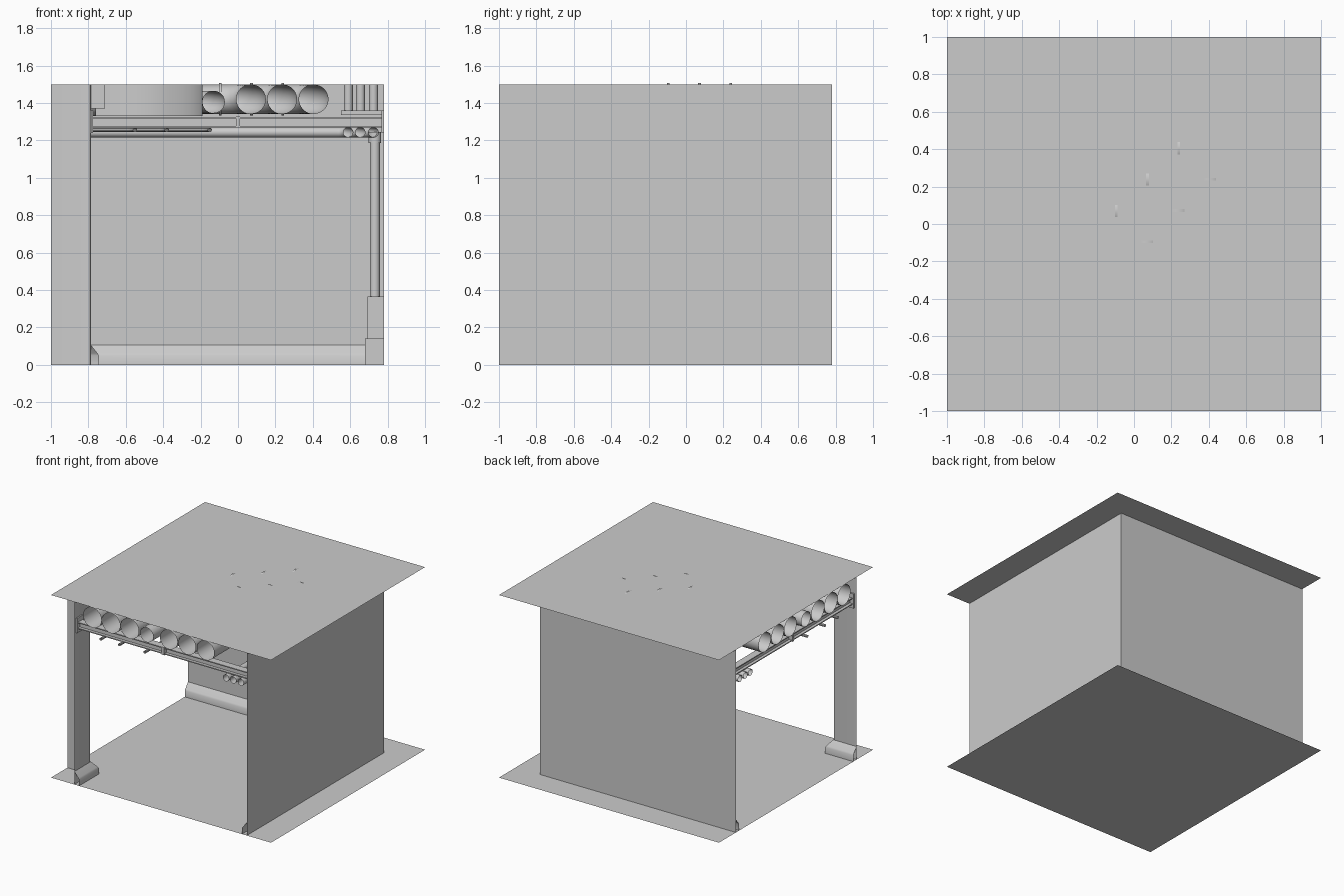
import bpy, math
from math import sin, cos, pi

if "Cube" in bpy.data.objects:
    bpy.data.objects.remove(bpy.data.objects["Cube"])

H = 1.5            # ceiling height
OUT, INN = 0.78, -0.787   # outer and inner wall lines of the corner


def mesh(name, verts, faces, smooth=False):
    me = bpy.data.meshes.new(name)
    me.from_pydata(verts, [], faces)
    me.update()
    ob = bpy.data.objects.new(name, me)
    bpy.context.collection.objects.link(ob)
    if smooth:
        bpy.ops.object.select_all(action='DESELECT')
        ob.select_set(True)
        bpy.context.view_layer.objects.active = ob
        bpy.ops.object.shade_smooth_by_angle(angle=math.radians(35))
    return ob


def sweep(name, profile, c, r=0.0, closed=False, steps=10, start=-1.0, smooth=True):
    """Sweep a (offset, z) profile round the corner: along y at x=c, then along -x at y=c."""
    rows = [[(c + d, start, z) for d, z in profile]]
    if r == 0:
        rows.append([(c + d, c + d, z) for d, z in profile])
    else:
        m = c - r
        for i in range(steps + 1):
            a = pi / 2 * i / steps
            rows.append([(m + (r + d) * cos(a), m + (r + d) * sin(a), z) for d, z in profile])
    rows.append([(start, c + d, z) for d, z in profile])
    n = len(profile)
    verts = [v for row in rows for v in row]
    faces = [(k * n + j, k * n + (j + 1) % n, (k + 1) * n + (j + 1) % n, (k + 1) * n + j)
             for k in range(len(rows) - 1) for j in range(n if closed else n - 1)]
    return mesh(name, verts, faces, smooth)


def circle(r, z, n=24):
    return [(r * cos(2 * pi * i / n), z + r * sin(2 * pi * i / n)) for i in range(n)]


def box(name, lo, hi, both=False):
    """Box between two corners; both=True adds its twin across the x=y diagonal."""
    verts = [(x, y, z) for x in (lo[0], hi[0]) for y in (lo[1], hi[1]) for z in (lo[2], hi[2])]
    faces = [(0, 1, 3, 2), (4, 6, 7, 5), (0, 4, 5, 1), (2, 3, 7, 6), (0, 2, 6, 4), (1, 5, 7, 3)]
    mesh(name, verts, faces)
    if both:
        box(name + "_side", (lo[1], lo[0], lo[2]), (hi[1], hi[0], hi[2]))


def cyl(name, loc, r, length, axis='z', caps=True, n=24):
    """Cylinder centred on loc along an axis."""
    verts = []
    for s in (-length / 2, length / 2):
        for i in range(n):
            u, v = r * cos(2 * pi * i / n), r * sin(2 * pi * i / n)
            p = {'z': (u, v, s), 'y': (u, s, v), 'x': (s, u, v)}[axis]
            verts.append(tuple(loc[k] + p[k] for k in range(3)))
    faces = [(i, (i + 1) % n, n + (i + 1) % n, n + i) for i in range(n)]
    if caps:
        faces += [tuple(range(n)), tuple(range(n, 2 * n))]
    mesh(name, verts, faces, True)


# Floor and ceiling sheets
for nm, z in (("floor", 0), ("ceiling", H)):
    mesh(nm, [(-1, -1, z), (1, -1, z), (1, 1, z), (-1, 1, z)], [(0, 1, 2, 3)])

# Walls: outer corner and slightly rounded inner corner
sweep("outer_wall", [(0, 0), (0, H)], OUT)
sweep("inner_wall", [(0, 0), (0, H)], INN, 0.013, steps=2)

# Baseboards
sweep("outer_baseboard", [(0, .107), (-.036, .062), (-.043, .05), (-.043, 0)], OUT)
sweep("inner_baseboard", [(0, .107), (.036, .062), (.043, .05), (.043, 0)], INN)

# Large overhead pipes with flanges at both ends of each elbow
R = 0.165
for i, c in enumerate((.07, .237, .405)):
    sweep(f"large_pipe_{i}", circle(.079, 1.42), c, R, True)
    cyl(f"flange_{i}_a", (c, c - R, 1.42), .087, .014, 'y', False)
    cyl(f"flange_{i}_b", (c - R, c, 1.42), .087, .014, 'x', False)

# Medium pipe
sweep("medium_pipe", circle(.06, 1.405), -.13, .12, True)

# Curved housing at the inner corner, fed by three pipe stubs at each end
sweep("curved_housing", [(-.50, 1.33), (0, 1.33), (0, H)], -.19, .52, steps=16, start=-.79)
for i, c in enumerate((-.625, -.455, -.285)):
    cyl(f"stub_front_{i}", (c, -.88, 1.415), .083, .24, 'y', False)
    cyl(f"stub_side_{i}", (-.88, c, 1.415), .083, .24, 'x', False)
box("corner_bracket", (-.79, -.79, 1.37), (-.71, -.71, H))

# Support beams across both openings: two flanges, a web and a middle collar
for nm, w, z0, z1 in (("beam_top", .03, 1.317, 1.325), ("beam_web", .006, 1.278, 1.317),
                      ("beam_bottom", .03, 1.27, 1.278)):
    box(nm, (INN, -.94 - w, z0), (OUT, -.94 + w, z1), True)
box("beam_collar", (-.012, -.975, 1.266), (.012, -.905, 1.329), True)
for nm, x0, x1 in (("beam_end_a", INN, INN + .012), ("beam_end_b", OUT - .012, OUT)):
    box(nm, (x0, -.98, 1.24), (x1, -.90, 1.36), True)

# Thin cables below the beams
for i, c in enumerate((-.55, -.38, -.15)):
    sweep(f"cable_{i}", circle(.011, 1.256, 10), c, .05, True, 6)

# Small pipes along the outer wall
for i, c in enumerate((.59, .655, .725)):
    sweep(f"small_pipe_{i}", circle(.027, 1.243, 16), c, .06, True, 6)
    cyl(f"riser_{i}", (c, c, 1.43), .024, .14, n=16)
box("riser_plate", (.55, .55, 1.335), (OUT, OUT, 1.36))

# Drop pipe in the far corner, standing on a stepped box
cyl("drop_pipe", (.732, .732, .80), .027, .87)
cyl("drop_pipe_collar", (.732, .732, 1.215), .033, .06)
box("corner_box", (.692, .692, .13), (OUT, OUT, .365))
box("corner_box_base", (.68, .68, 0), (OUT, OUT, .14))
